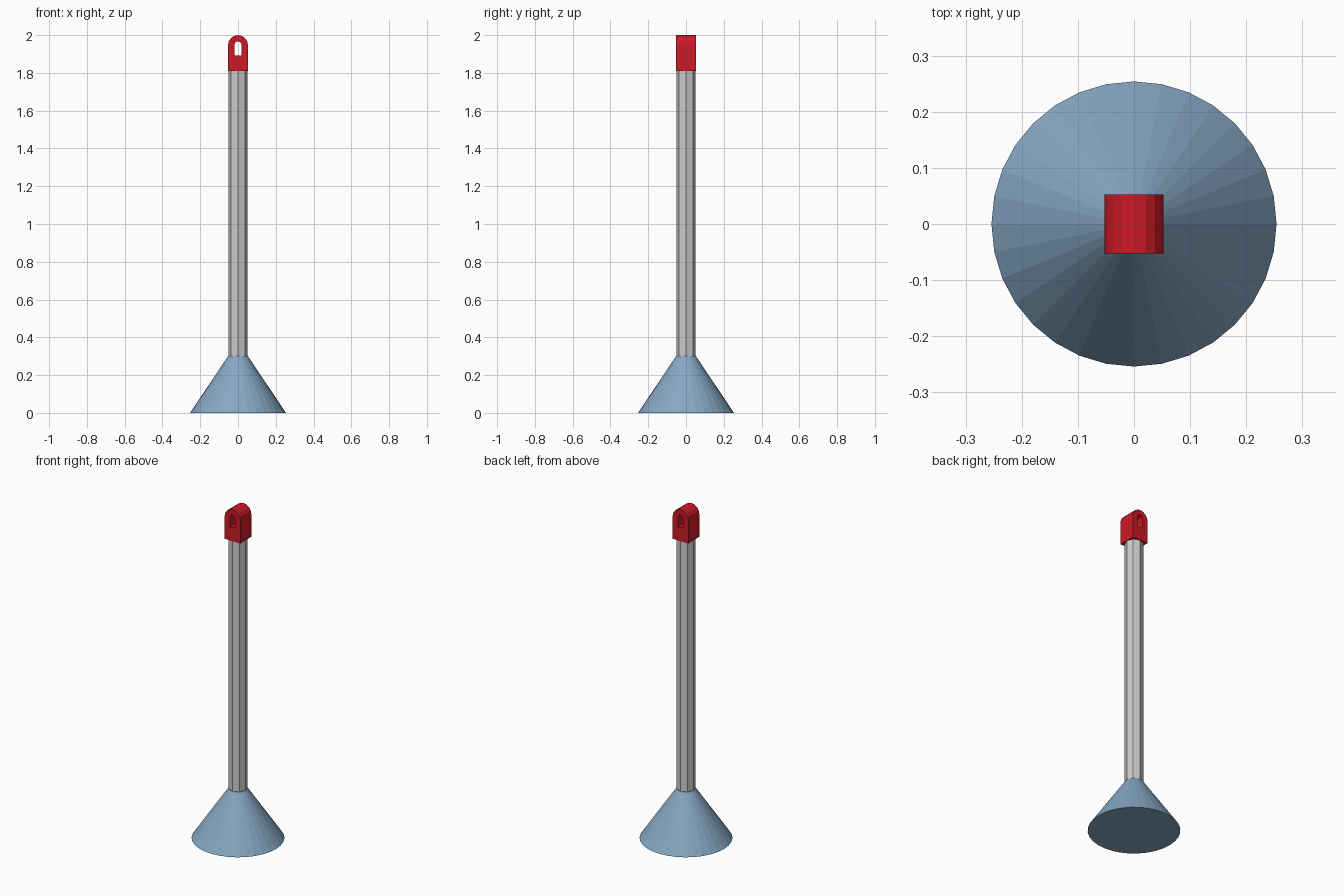
import bpy
from math import pi, cos, sin

if "Cube" in bpy.data.objects:
    bpy.data.objects.remove(bpy.data.objects["Cube"])

HEAD_W = 0.0525   # half width of the head
HEAD_Z = 1.81     # underside of the head


def paint(ob, name, color):
    mat = bpy.data.materials.new(name)
    mat.diffuse_color = color
    mat.use_nodes = True
    mat.node_tree.nodes["Principled BSDF"].inputs["Base Color"].default_value = mat.diffuse_color
    ob.data.materials.append(mat)


def arch(half_width, bottom, top, steps):
    """Upright outline with a half-round top, as (x, z) points."""
    centre = top - half_width
    pts = [(-half_width, bottom), (half_width, bottom)]
    for i in range(steps + 1):
        a = pi * i / steps
        pts.append((half_width * cos(a), centre + half_width * sin(a)))
    return pts


# Base: truncated cone
bpy.ops.mesh.primitive_cone_add(vertices=32, radius1=0.254, radius2=0.0525,
                                depth=0.3, location=(0, 0, 0.15))
base = bpy.context.object
base.name = "cone_base"
paint(base, "blue", (0.24, 0.39, 0.55, 1))

# Pole: eight-sided shaft
bpy.ops.mesh.primitive_cylinder_add(vertices=8, radius=0.0515, depth=HEAD_Z - 0.3,
                                    location=(0, 0, (HEAD_Z + 0.3) / 2))
bpy.context.object.name = "pole"

# Head: arched block with a slot through it, extruded front to back
curve = bpy.data.curves.new("head", 'CURVE')
curve.dimensions = '2D'
curve.fill_mode = 'BOTH'
curve.extrude = HEAD_W
for outline in (arch(HEAD_W, HEAD_Z, 2.0, 8), arch(0.018, 1.892, 1.967, 8)):
    spline = curve.splines.new('POLY')
    spline.points.add(len(outline) - 1)
    for p, (x, z) in zip(spline.points, outline):
        p.co = (x, z, 0, 1)
    spline.use_cyclic_u = True
head = bpy.data.objects.new("slotted_head", curve)
head.rotation_euler = (pi / 2, 0, 0)
bpy.context.collection.objects.link(head)
bpy.ops.object.select_all(action='DESELECT')
head.select_set(True)
bpy.context.view_layer.objects.active = head
bpy.ops.object.convert(target='MESH')
head = bpy.context.object
head.data.shade_flat()
paint(head, "red", (0.6, 0.01, 0.02, 1))
